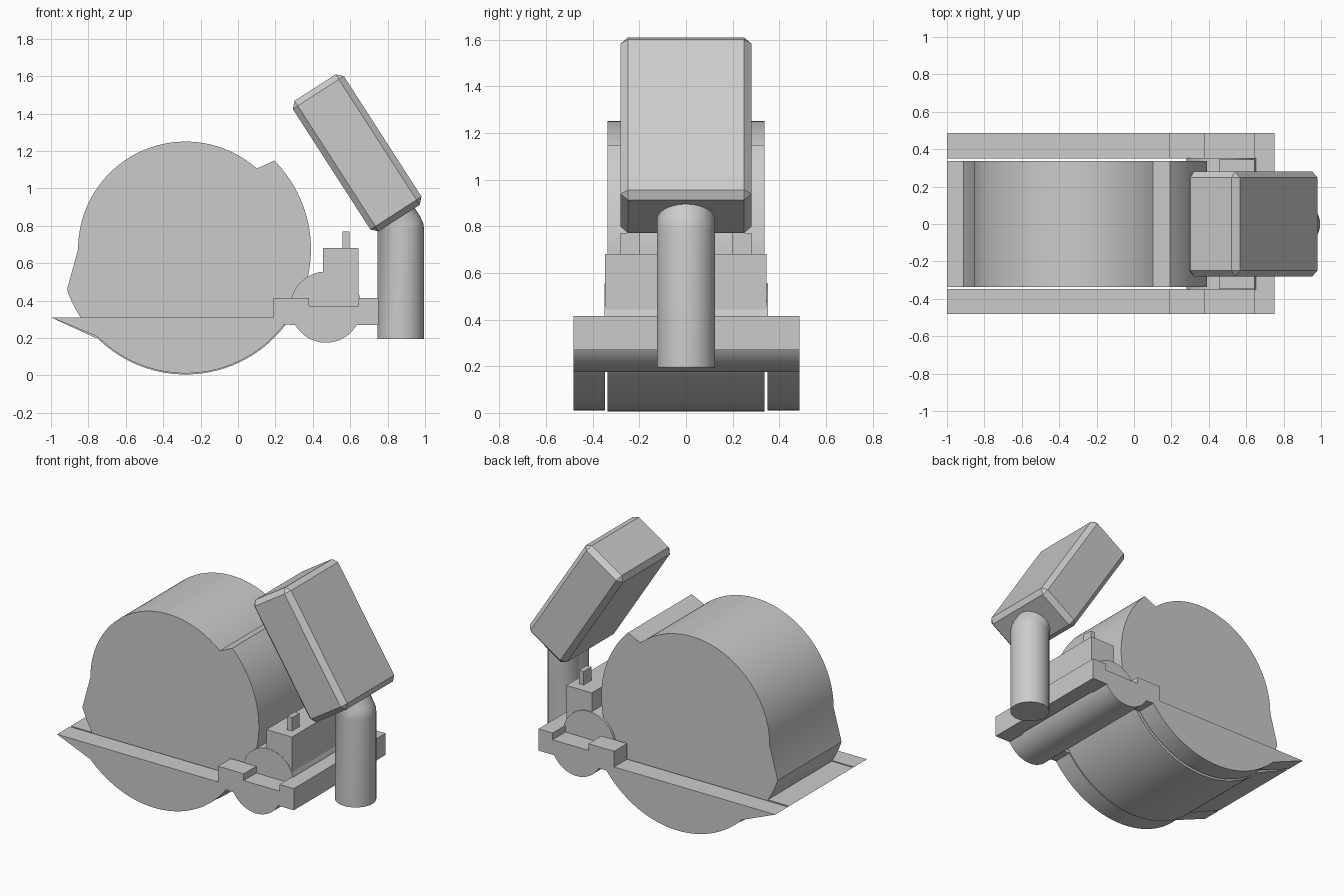
import bpy, bmesh
from math import cos, sin, radians, atan2, sqrt
from mathutils import Matrix, Vector

cube = bpy.data.objects.get("Cube")
if cube:
    bpy.data.objects.remove(cube, do_unlink=True)

grey = bpy.data.materials.new("plain_grey")
grey.use_nodes = True
colour = (0.6, 0.6, 0.6, 1)
grey.diffuse_color = colour
grey.node_tree.nodes["Principled BSDF"].inputs["Base Color"].default_value = colour


def add_object(name, bm, smooth=True):
    bmesh.ops.recalc_face_normals(bm, faces=bm.faces[:])
    mesh = bpy.data.meshes.new(name)
    bm.to_mesh(mesh)
    bm.free()
    mesh.materials.append(grey)
    obj = bpy.data.objects.new(name, mesh)
    bpy.context.collection.objects.link(obj)
    bpy.context.view_layer.objects.active = obj
    bpy.ops.object.select_all(action='DESELECT')
    obj.select_set(True)
    if smooth:
        bpy.ops.object.shade_smooth_by_angle(angle=radians(30))
    return obj


def extrude_profile(name, points, y0, y1):
    """Extrude an (x, z) outline along y."""
    bm = bmesh.new()
    face = bm.faces.new([bm.verts.new((x, y0, z)) for x, z in points])
    grown = bmesh.ops.extrude_face_region(bm, geom=[face])["geom"]
    bmesh.ops.translate(bm, vec=(0, y1 - y0, 0),
                        verts=[v for v in grown if isinstance(v, bmesh.types.BMVert)])
    return add_object(name, bm)


def box(name, x0, x1, y0, y1, z0, z1):
    return extrude_profile(name, [(x0, z0), (x1, z0), (x1, z1), (x0, z1)], y0, y1)


def arc(centre, radius, start, end, steps=48):
    """Points on a circle between two angles in radians."""
    return [(centre[0] + radius * cos(start + (end - start) * i / steps),
             centre[1] + radius * sin(start + (end - start) * i / steps))
            for i in range(steps + 1)]


def angle_to(centre, x, z):
    return atan2(z - centre[1], x - centre[0])


# Drum with a thicker lower shell
HUB = (-0.28, 0.675)
OUTER, INNER = 0.67, 0.575
TURN = radians(360)
shell = arc(HUB, OUTER, angle_to(HUB, 0.19, 1.145), angle_to(HUB, -0.91, 0.46), 80)
cap = arc(HUB, INNER, radians(180), angle_to(HUB, 0.1, 1.105), 64)
extrude_profile("drum", shell + cap, -0.337, 0.337)

# Entry lip in front of the drum
extrude_profile("entry_lip", [(-1, 0.31), (-0.76, 0.2), (-0.5, 0.2), (-0.5, 0.31)],
                -0.337, 0.337)

# Side rails with a rounded belly and a roller housing
ROLLER = (0.47, 0.365)
R = 0.19
belly = arc(HUB, OUTER - 0.006, angle_to(HUB, -0.76, 0.2), angle_to(HUB, 0.25, 0.27))
dip = sqrt(R * R - (ROLLER[1] - 0.27) ** 2)
housing = arc(ROLLER, R, angle_to(ROLLER, ROLLER[0] - dip, 0.27) + TURN,
              angle_to(ROLLER, ROLLER[0] + dip, 0.27) + TURN, 32)
rail = [(-1, 0.31)] + belly + housing + [
    (0.75, 0.27), (0.75, 0.415), (0.645, 0.415), (0.645, 0.37),
    (0.38, 0.37), (0.38, 0.415), (0.19, 0.415), (0.19, 0.31)]
for side, y0, y1 in (("right", -0.482, -0.347), ("left", 0.35, 0.487)):
    extrude_profile(side + "_rail", rail, y0, y1)

# Roller, crossbar and the block with its two pins
extrude_profile("roller", arc(ROLLER, R, 0, TURN * 63 / 64, 63), -0.35, 0.352)
box("crossbar", 0.645, 0.75, -0.36, 0.36, 0.27, 0.415)
box("block", 0.455, 0.643, -0.348, 0.345, 0.36, 0.68)
for side, s in (("right", -1), ("left", 1)):
    ends = sorted((s * 0.2, s * 0.28))
    box(side + "_pin", 0.56, 0.595, *ends, 0.67, 0.77)

# Post with an elbow leaning towards the panel
TILT = radians(-32.8)
bm = bmesh.new()
lean = Vector((sin(TILT), 0, cos(TILT)))
rings = []
for base, bend in ((Vector((0.87, 0, 0.195)), 0), (Vector((0.87, 0, 0.78)), 0),
                   (Vector((0.87, 0, 0.78)), TILT / 2), (Vector((0.87, 0, 0.78)), TILT),
                   (Vector((0.87, 0, 0.78)) + lean * 0.16, TILT)):
    turn = Matrix.Rotation(bend, 3, 'Y')
    pivot = Vector((0.125, 0, 0)) if bend == 0 else None
    ring = []
    for i in range(40):
        a = TURN * i / 40
        offset = Vector((0.125 * cos(a), 0.125 * sin(a), 0))
        p = base + turn @ offset
        # keep the inner side of the elbow from folding below the straight part
        if bend and p.z < base.z:
            p = base + offset if (p - base).length > 0 else p
        ring.append(bm.verts.new(p))
    rings.append(ring)
for low, high in zip(rings, rings[1:]):
    for i in range(40):
        j = (i + 1) % 40
        bm.faces.new((low[i], low[j], high[j], high[i]))
bm.faces.new(rings[0])
bm.faces.new(rings[-1])
bmesh.ops.remove_doubles(bm, verts=bm.verts[:], dist=0.0005)
add_object("post", bm)

# Tilted panel with bevelled edges
bm = bmesh.new()
bmesh.ops.create_cube(bm, size=1)
bmesh.ops.scale(bm, vec=(0.325, 0.56, 0.83), verts=bm.verts[:])
bmesh.ops.bevel(bm, geom=bm.edges[:], offset=0.032, segments=1, affect='EDGES')
bmesh.ops.transform(bm, verts=bm.verts[:],
                    matrix=Matrix.Translation((0.637, 0, 1.19)) @ Matrix.Rotation(TILT, 4, 'Y'))
add_object("panel", bm, smooth=False)
